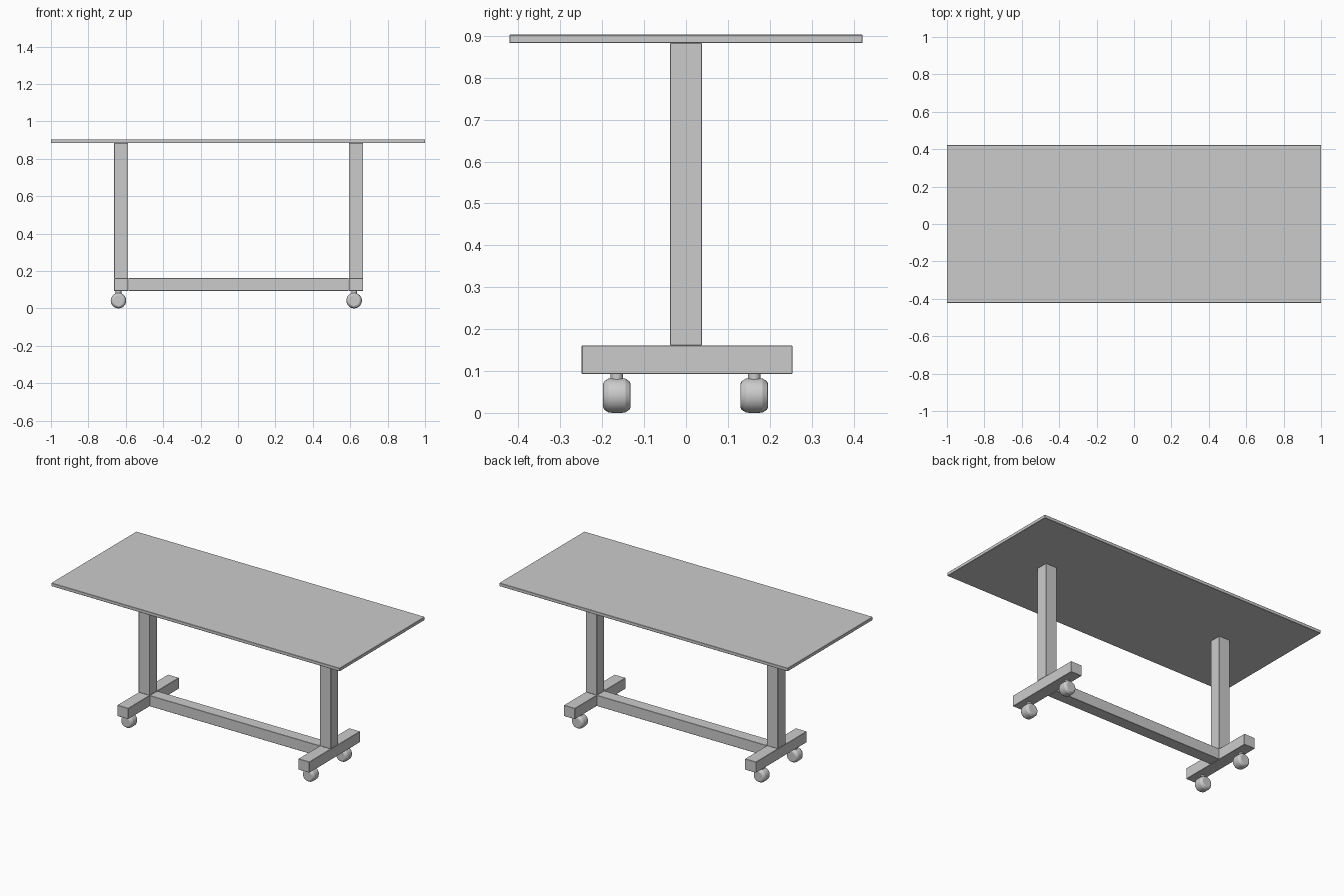
import bpy, bmesh
from math import cos, sin, pi, radians

if "Cube" in bpy.data.objects:
    bpy.data.objects.remove(bpy.data.objects["Cube"])


def box(name, x0, x1, y0, y1, z0, z1, bevel=0.0015):
    bpy.ops.mesh.primitive_cube_add(size=1, location=((x0 + x1) / 2, (y0 + y1) / 2, (z0 + z1) / 2))
    o = bpy.context.object
    o.name = name
    o.scale = (x1 - x0, y1 - y0, z1 - z0)
    bpy.ops.object.transform_apply(location=False, rotation=False, scale=True)
    m = o.modifiers.new("edge", 'BEVEL')
    m.width, m.segments = bevel, 1
    return o


def lathe_y(name, profile, loc, n=32):
    # Closed solid turned around the y axis; profile is (radius, y)
    bm = bmesh.new()
    rings = [[bm.verts.new((r * cos(2 * pi * i / n), y, r * sin(2 * pi * i / n))) for i in range(n)]
             for r, y in profile]
    for a, b in zip(rings, rings[1:]):
        for i in range(n):
            j = (i + 1) % n
            bm.faces.new((a[i], a[j], b[j], b[i]))
    bm.faces.new(rings[0])
    bm.faces.new(rings[-1])
    bmesh.ops.recalc_face_normals(bm, faces=bm.faces)
    me = bpy.data.meshes.new(name)
    bm.to_mesh(me)
    bm.free()
    o = bpy.data.objects.new(name, me)
    o.location = loc
    bpy.context.collection.objects.link(o)
    bpy.ops.object.select_all(action='DESELECT')
    o.select_set(True)
    bpy.context.view_layer.objects.active = o
    bpy.ops.object.shade_smooth_by_angle(angle=radians(25))
    return o


# Table top and long stretcher
box("table_top", -1, 1, -0.422, 0.422, 0.883, 0.903)
box("stretcher", -0.586, 0.592, -0.037, 0.037, 0.093, 0.161)

wheel_profile = [(0.028, -0.033), (0.034, -0.030), (0.0405, -0.020),
                 (0.0415, -0.010), (0.0415, 0.010),
                 (0.0405, 0.020), (0.034, 0.030), (0.028, 0.033)]

# Two end frames: column, foot and a pair of casters
for side, cx, wx in (("left", -0.625, -0.639), ("right", 0.631, 0.621)):
    box(side + "_column", cx - 0.038, cx + 0.038, -0.038, 0.038, 0.161, 0.883)
    box(side + "_foot", cx - 0.038, cx + 0.038, -0.249, 0.254, 0.093, 0.161)
    for end, y in (("front", -0.165), ("back", 0.163)):
        lathe_y(f"{side}_{end}_wheel", wheel_profile, (wx, y, 0.0415))
        bpy.ops.mesh.primitive_cylinder_add(vertices=24, radius=0.015, depth=0.03,
                                            location=(wx, y, 0.08))
        bpy.context.object.name = f"{side}_{end}_caster_stem"
        bpy.ops.object.shade_smooth_by_angle(angle=radians(30))
